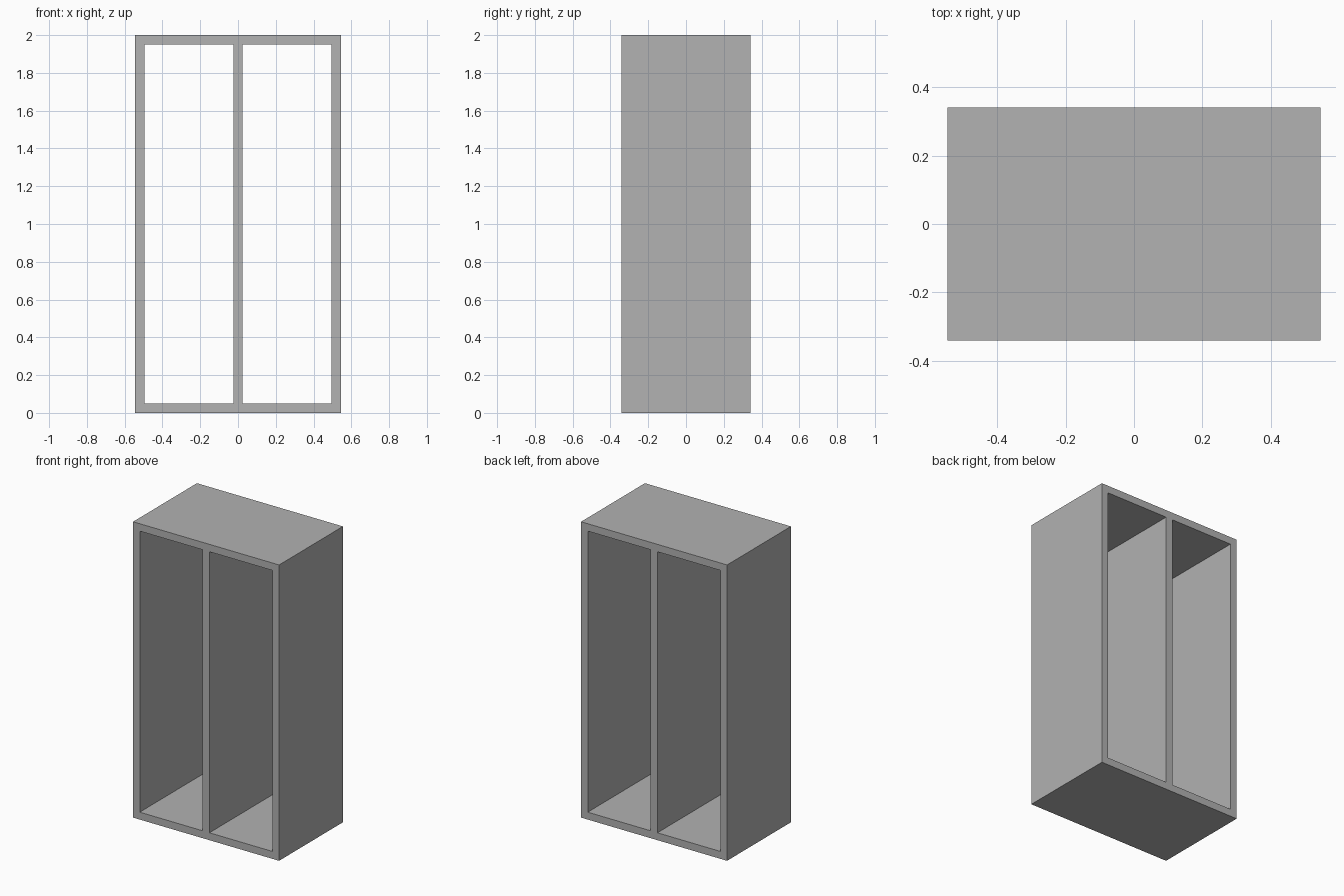
import bpy
import bmesh

cube = bpy.data.objects.get("Cube")
if cube:
    bpy.data.objects.remove(cube, do_unlink=True)

WIDTH, DEPTH, HEIGHT, BOARD = 1.092, 0.682, 2.0, 0.05

# One plain grey for the whole carcass
grey = bpy.data.materials.new("plain grey")
grey.use_nodes = True
colour = (0.445, 0.445, 0.445, 1)
grey.diffuse_color = colour
grey.node_tree.nodes["Principled BSDF"].inputs["Base Color"].default_value = colour

# Board edges across the width and up the height
half, mid = WIDTH / 2, BOARD / 2
xs = [-half, -half + BOARD, -mid, mid, half - BOARD, half]
zs = [0, BOARD, HEIGHT - BOARD, HEIGHT]

# Front outline of the frame, leaving both bays open
bm = bmesh.new()
grid = [[bm.verts.new((x, -DEPTH / 2, z)) for z in zs] for x in xs]
for i in range(len(xs) - 1):
    for j in range(len(zs) - 1):
        is_bay = i % 2 == 1 and j == 1
        if not is_bay:
            bm.faces.new((grid[i][j], grid[i + 1][j],
                          grid[i + 1][j + 1], grid[i][j + 1]))

# Extrude the outline through the full depth
front = bm.faces[:]
extruded = bmesh.ops.extrude_face_region(bm, geom=front, use_keep_orig=True)
back = [v for v in extruded["geom"] if isinstance(v, bmesh.types.BMVert)]
bmesh.ops.translate(bm, verts=back, vec=(0, DEPTH, 0))
bmesh.ops.recalc_face_normals(bm, faces=bm.faces[:])

mesh = bpy.data.meshes.new("cabinet_frame")
bm.to_mesh(mesh)
bm.free()
mesh.materials.append(grey)
frame = bpy.data.objects.new("cabinet_frame", mesh)
bpy.context.collection.objects.link(frame)
